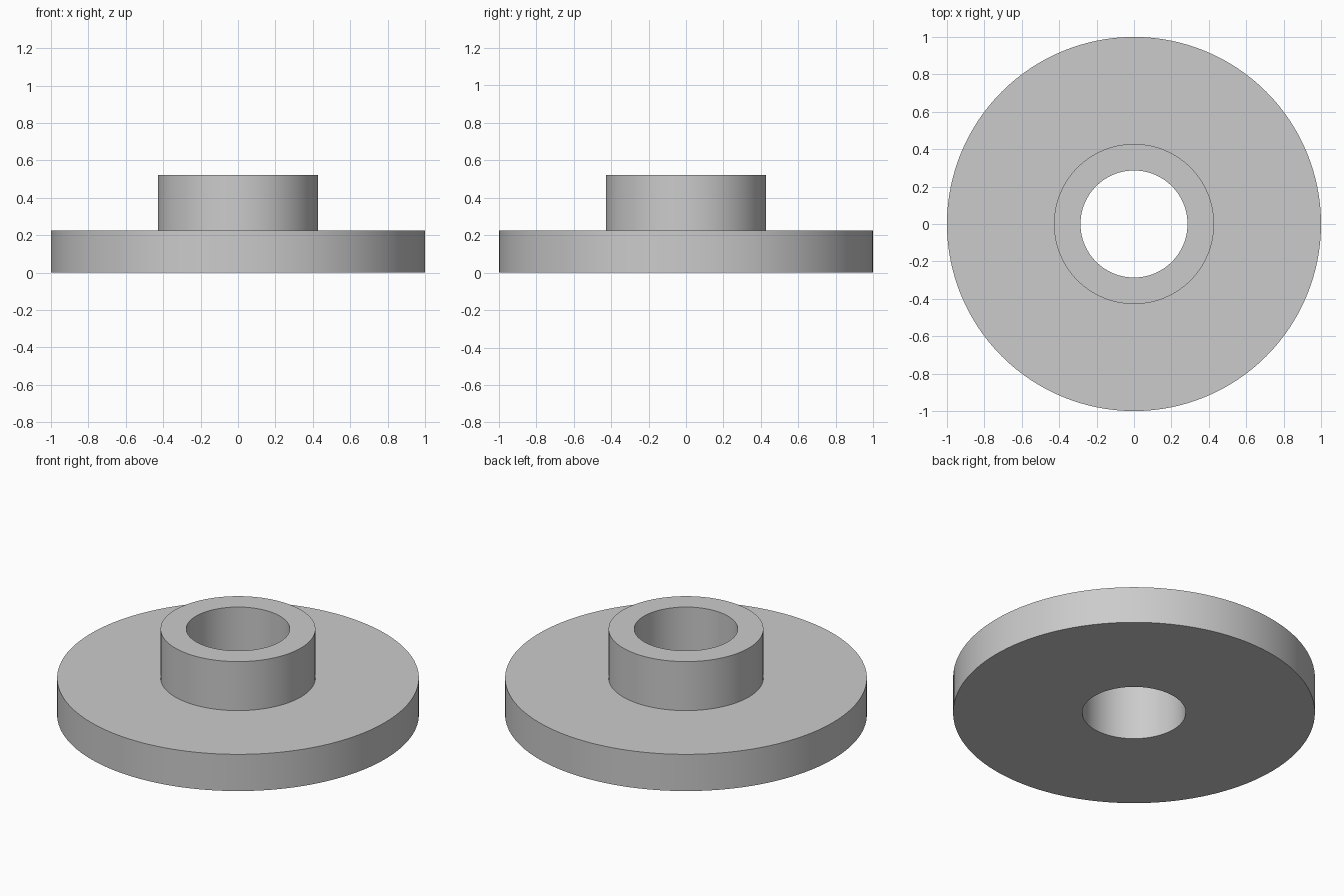
import bpy, bmesh, math

if "Cube" in bpy.data.objects:
    bpy.data.objects.remove(bpy.data.objects["Cube"])

SEGMENTS = 128
BORE_R, HUB_R, FLANGE_R = 0.286, 0.428, 1.0
FLANGE_Z, HUB_Z = 0.224, 0.523

# Closed cross-section (radius, height) of the flange, hub and through bore
profile = [(BORE_R, 0), (FLANGE_R, 0), (FLANGE_R, FLANGE_Z),
           (HUB_R, FLANGE_Z), (HUB_R, HUB_Z), (BORE_R, HUB_Z)]

# Revolve the section around z
bm = bmesh.new()
verts = [bm.verts.new((r, 0, z)) for r, z in profile]
edges = [bm.edges.new((verts[i - 1], verts[i])) for i in range(len(verts))]
bmesh.ops.spin(bm, geom=verts + edges, cent=(0, 0, 0), axis=(0, 0, 1),
               angle=math.tau, steps=SEGMENTS, use_merge=True)
bmesh.ops.remove_doubles(bm, verts=bm.verts[:], dist=1e-5)
bmesh.ops.recalc_face_normals(bm, faces=bm.faces[:])

mesh = bpy.data.meshes.new("flanged_bushing")
bm.to_mesh(mesh)
bm.free()
bushing = bpy.data.objects.new("flanged_bushing", mesh)
bpy.context.collection.objects.link(bushing)

# Smooth round walls, sharp rims
bpy.context.view_layer.objects.active = bushing
bushing.select_set(True)
bpy.ops.object.shade_smooth_by_angle(angle=math.radians(30))
